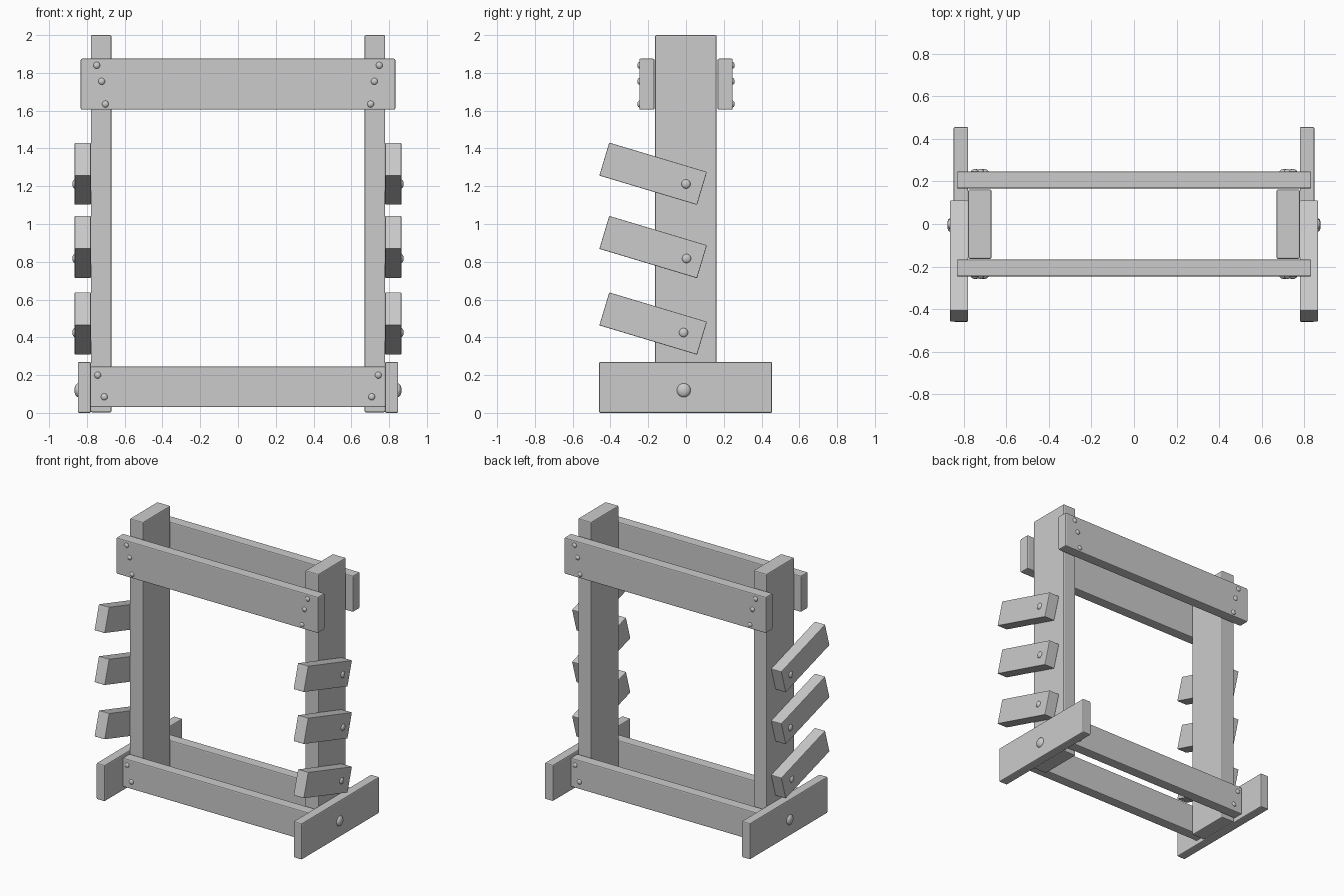
import bpy
from math import radians

if "Cube" in bpy.data.objects:
    bpy.data.objects.remove(bpy.data.objects["Cube"])


def finish(obj, name):
    obj.name = name
    bpy.ops.object.transform_apply(location=False, rotation=False, scale=True)
    return obj


def plank(name, lo, hi, tilt=0.0, bevel=0.007):
    """Softly bevelled box between two corners, optionally tilted about x."""
    centre = [(a + b) / 2 for a, b in zip(lo, hi)]
    bpy.ops.mesh.primitive_cube_add(size=1, location=centre, rotation=(tilt, 0, 0))
    obj = bpy.context.object
    obj.scale = [abs(b - a) for a, b in zip(lo, hi)]
    finish(obj, name)
    mod = obj.modifiers.new("soft_edges", 'BEVEL')
    mod.width = bevel
    mod.segments = 2
    return obj


def bolt(name, loc, axis, radius, height):
    """Domed bolt head, flattened along the given axis."""
    bpy.ops.mesh.primitive_uv_sphere_add(segments=16, ring_count=10, radius=1, location=loc)
    obj = bpy.context.object
    scale = [radius] * 3
    scale[axis] = height
    obj.scale = scale
    finish(obj, name)
    bpy.ops.object.shade_smooth()


# Front and back rails with their bolts
for sy, end in ((-1, "front"), (1, "back")):
    y0, y1 = sorted((sy * 0.167, sy * 0.247))
    plank(f"top_rail_{end}", (-0.833, y0, 1.605), (0.833, y1, 1.875))
    plank(f"bottom_rail_{end}", (-0.78, y0, 0.03), (0.78, y1, 0.245))
    for sx in (-1, 1):
        for x, z in ((0.748, 1.84), (0.722, 1.755), (0.702, 1.635),
                     (0.743, 0.2), (0.708, 0.085)):
            bolt(f"rail_bolt_{end}", (sx * x, sy * 0.246, z), 1, 0.018, 0.012)

# Posts, feet and tilted holder arms on each side
for sx, side in ((-1, "left"), (1, "right")):
    def xs(a, b):
        return sorted((sx * a, sx * b))

    a, b = xs(0.67, 0.779)
    plank(f"post_{side}", (a, -0.164, 0.003), (b, 0.162, 2.0))

    a, b = xs(0.779, 0.848)
    plank(f"foot_{side}", (a, -0.46, 0.0), (b, 0.456, 0.27))
    bolt(f"foot_bolt_{side}", (sx * 0.846, -0.012, 0.12), 0, 0.037, 0.02)

    a, b = xs(0.779, 0.865)
    for z, bolt_y, bolt_z in ((1.266, 0.0, 1.212), (0.878, 0.003, 0.817),
                              (0.473, -0.013, 0.425)):
        plank(f"holder_arm_{side}", (a, -0.174 - 0.27, z - 0.091),
              (b, -0.174 + 0.27, z + 0.091), tilt=radians(-16.7), bevel=0.004)
        bolt(f"arm_bolt_{side}", (sx * 0.864, bolt_y, bolt_z), 0, 0.024, 0.013)
